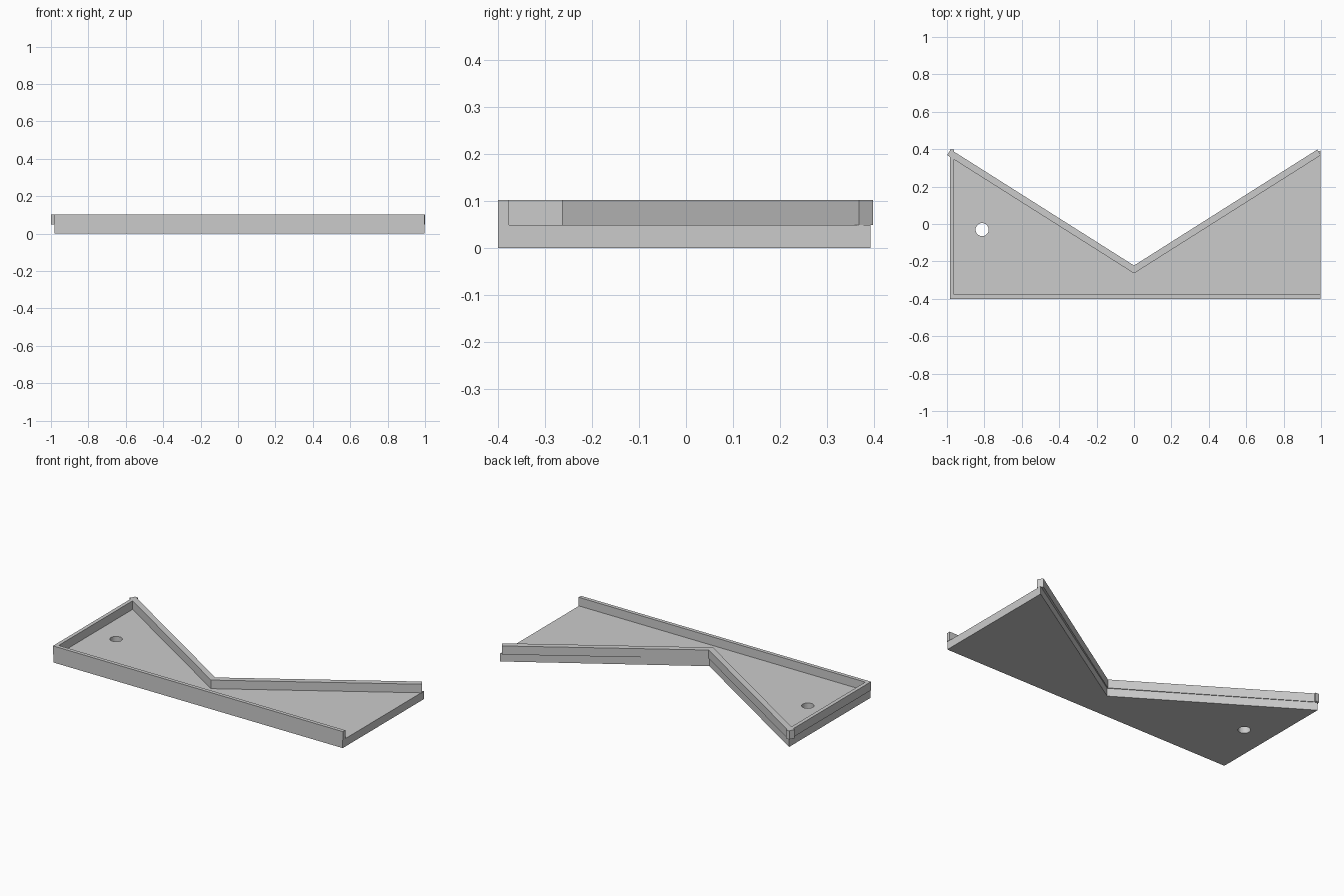
import bpy, bmesh

if "Cube" in bpy.data.objects:
    bpy.data.objects.remove(bpy.data.objects["Cube"])

Z_MID, Z_TOP = 0.049, 0.102


def prism(name, points, z0, z1):
    """Extrude a flat outline from z0 up to z1."""
    bm = bmesh.new()
    face = bm.faces.new([bm.verts.new((x, y, z0)) for x, y in points])
    res = bmesh.ops.extrude_face_region(bm, geom=[face])
    top = [g for g in res["geom"] if isinstance(g, bmesh.types.BMVert)]
    bmesh.ops.translate(bm, verts=top, vec=(0, 0, z1 - z0))
    bmesh.ops.recalc_face_normals(bm, faces=bm.faces)
    mesh = bpy.data.meshes.new(name)
    bm.to_mesh(mesh)
    bm.free()
    obj = bpy.data.objects.new(name, mesh)
    bpy.context.collection.objects.link(obj)
    return obj


def bar(name, x0, x1, y0, y1):
    return prism(name, [(x0, y0), (x1, y0), (x1, y1), (x0, y1)], Z_MID, Z_TOP)


# Floor plate with a V notch in its back edge
floor = prism("floor_plate", [(-0.98, -0.4), (0.996, -0.4), (0.996, 0.393),
                              (0, -0.228), (-0.98, 0.393)], 0, Z_MID)

# Round through-hole near the left end
bpy.ops.mesh.primitive_cylinder_add(vertices=32, radius=0.035, depth=0.3,
                                    location=(-0.812, -0.03, 0.02))
cutter = bpy.context.object
cutter.name = "hole_cutter"
cutter.hide_render = True
cut = floor.modifiers.new("hole", "BOOLEAN")
cut.operation = "DIFFERENCE"
cut.solver = "EXACT"
cut.object = cutter
bpy.context.view_layer.objects.active = floor
bpy.ops.object.modifier_apply(modifier=cut.name)
bpy.data.objects.remove(cutter, do_unlink=True)

# Straight rims along the front and left; the right end stays open
bar("front_rim", -0.985, 0.998, -0.4, -0.377)
bar("left_rim", -0.985, -0.962, -0.4, 0.398)

# V-shaped back rim with square-cut ends
outer = [(-0.98, 0.398), (0, -0.222), (0.98, 0.398)]
inner = [(0.999, 0.368), (0, -0.264), (-0.999, 0.368)]
prism("back_rim", outer + inner, Z_MID, Z_TOP)
